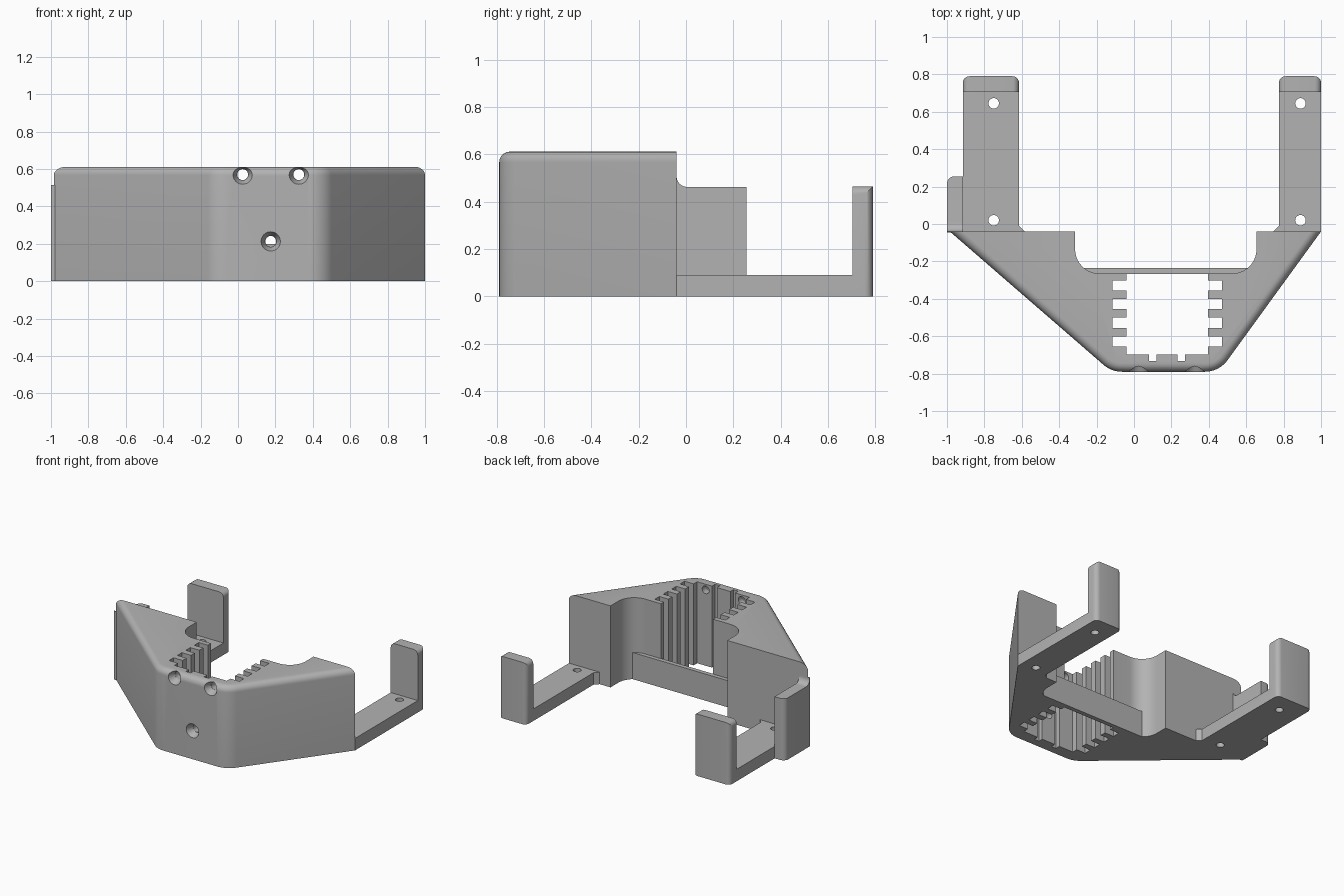
import bpy, bmesh, math
from mathutils import Vector, Matrix

if "Cube" in bpy.data.objects:
    bpy.data.objects.remove(bpy.data.objects["Cube"])

grey = bpy.data.materials.new("plain grey")
grey.use_nodes = True
GREY = (0.45, 0.45, 0.45, 1)
grey.diffuse_color = GREY
grey.node_tree.nodes["Principled BSDF"].inputs["Base Color"].default_value = GREY


def rounded(corners, steps=10):
    """Polygon from (x, y[, radius]) corners with filleted arcs."""
    out, n = [], len(corners)
    for i, c in enumerate(corners):
        p = Vector(c[:2])
        if len(c) == 2:
            out.append(p)
            continue
        a = (Vector(corners[i - 1][:2]) - p).normalized()
        b = (Vector(corners[(i + 1) % n][:2]) - p).normalized()
        half = a.angle(b) / 2
        centre = p + (a + b).normalized() * c[2] / math.sin(half)
        start = p + a * c[2] / math.tan(half) - centre
        sweep = start.angle_signed(p + b * c[2] / math.tan(half) - centre)
        for k in range(steps + 1):
            out.append(centre + Matrix.Rotation(-sweep * k / steps, 2) @ start)
    return out


def finish(name, bm):
    bmesh.ops.recalc_face_normals(bm, faces=bm.faces)
    mesh = bpy.data.meshes.new(name)
    bm.to_mesh(mesh)
    bm.free()
    mesh.materials.append(grey)
    obj = bpy.data.objects.new(name, mesh)
    bpy.context.collection.objects.link(obj)
    return obj


def prism(name, points, lo, hi, axis="z", soften=None, radius=0.04):
    """Extrude a profile along z (points are x, y) or x (points are y, z)."""
    bm = bmesh.new()
    place = (lambda p, h: (p[0], p[1], h)) if axis == "z" else (lambda p, h: (h, p[0], p[1]))
    low = [bm.verts.new(place(p, lo)) for p in points]
    high = [bm.verts.new(place(p, hi)) for p in points]
    bm.faces.new(low)
    bm.faces.new(high)
    for i in range(len(points)):
        bm.faces.new((low[i - 1], low[i], high[i], high[i - 1]))
    bmesh.ops.recalc_face_normals(bm, faces=bm.faces)
    if soften:
        edges = [e for e in bm.edges if soften(e.verts[0].co, e.verts[1].co)]
        bmesh.ops.bevel(bm, geom=edges, offset=radius, segments=6, profile=0.5, affect="EDGES")
    return finish(name, bm)


def box(name, x0, x1, y0, y1, z0, z1):
    return prism(name, [(x0, y0), (x1, y0), (x1, y1), (x0, y1)], z0, z1)


def rod(name, centre, r1, r2, depth, along_y=False):
    bm = bmesh.new()
    turn = Matrix.Rotation(math.radians(-90), 4, "X") if along_y else Matrix()
    bmesh.ops.create_cone(bm, cap_ends=True, segments=32, radius1=r1, radius2=r2,
                          depth=depth, matrix=Matrix.Translation(centre) @ turn)
    return finish(name, bm)


def cut(obj, cutters):
    """Subtract the cutters, then bake the result and drop them."""
    for c in cutters:
        mod = obj.modifiers.new("cut", "BOOLEAN")
        mod.operation, mod.solver, mod.object = "DIFFERENCE", "EXACT", c
    bpy.context.view_layer.update()
    baked = bpy.data.meshes.new_from_object(obj.evaluated_get(bpy.context.evaluated_depsgraph_get()))
    obj.modifiers.clear()
    obj.data = baked
    for c in cutters:
        bpy.data.objects.remove(c)


def near(a, b):
    return abs(a - b) < 1e-4


TOP, BACK, FRONT = 0.612, -0.04, -0.79

# Main body: angled block with a rounded pocket at the back and a soft outer rim
outline = rounded([
    (-0.985, BACK), (-0.12, FRONT, 0.15), (0.455, FRONT, 0.15), (1.0, BACK),
    (0.655, BACK), (0.655, -0.265, 0.13), (-0.315, -0.265, 0.13), (-0.315, BACK)])


def outer_rim(a, b):
    if not (near(a.z, TOP) and near(b.z, TOP)):
        return False
    m = (a + b) / 2
    return m.y < -0.3 and not near(m.y, -0.265)


body = prism("body", outline, 0, TOP, soften=outer_rim, radius=0.045)

# Central opening with grooves in its side and front walls
cutters = [box("opening", -0.04, 0.395, -0.697, -0.2, -0.1, 0.8)]
for i in range(4):
    y = -0.328 - 0.1 * i
    cutters.append(box("side_groove", -0.115, 0.47, y - 0.027, y + 0.027, -0.11, 0.81))
for x in (0.1, 0.252):
    cutters.append(box("front_groove", x - 0.02, x + 0.02, -0.733, -0.6, -0.12, 0.82))

# Countersunk screw holes through the front wall
for x, z in ((0.025, 0.57), (0.325, 0.57), (0.175, 0.213)):
    cutters.append(rod("countersink", (x, -0.77, z), 0.056, 0.03, 0.06, True))
    cutters.append(rod("screw_hole", (x, -0.72, z), 0.029, 0.029, 0.2, True))
cut(body, cutters)

# Low bar across the back of the opening
bar = box("rear_bar", -0.275, 0.615, -0.268, -0.235, 0, 0.2)

# Arms with upright end posts and two mounting holes each
arm_profile = [(BACK, 0), (0.79, 0), (0.79, 0.465), (0.705, 0.465), (0.705, 0.09), (BACK, 0.09)]


def post_edges(a, b):
    upright = near(a.y, 0.79) and near(b.y, 0.79) and near(a.x, b.x)
    crown = near(a.z, 0.465) and near(b.z, 0.465) and near(a.x, b.x)
    return upright or crown


parts = [body, bar]
for side, x0, x1, hole_x in (("right", -0.915, -0.615, -0.75), ("left", 0.775, 1.0, 0.89)):
    arm = prism(side + "_arm", arm_profile, x0, x1, "x", post_edges, 0.035)
    cut(arm, [rod("hole", (hole_x, y, 0.05), 0.028, 0.028, 0.3) for y in (0.02, 0.645)])
    inner, d = (x1, 0.03) if side == "right" else (x0, -0.03)
    gusset = prism(side + "_arm_gusset", [(inner, BACK), (inner + d, BACK), (inner, BACK + 0.03)], 0, 0.09)
    parts += [arm, gusset]

# Side tab beside the right arm, blended into the body above
tab_profile = rounded([(-0.045, 0), (0.255, 0), (0.255, 0.463), (BACK, 0.463, 0.045),
                       (BACK, 0.515), (-0.045, 0.515)])


def tab_edges(a, b):
    outside = near(a.x, -1) and near(b.x, -1)
    upright = near(a.y, 0.255) and near(b.y, 0.255)
    return outside and upright


parts.append(prism("side_tab", tab_profile, -1.0, -0.914, "x", tab_edges, 0.04))

# Smooth the curved areas and keep the hard edges
bpy.ops.object.select_all(action="DESELECT")
for p in parts:
    p.select_set(True)
bpy.context.view_layer.objects.active = body
bpy.ops.object.shade_smooth_by_angle(angle=math.radians(30))
